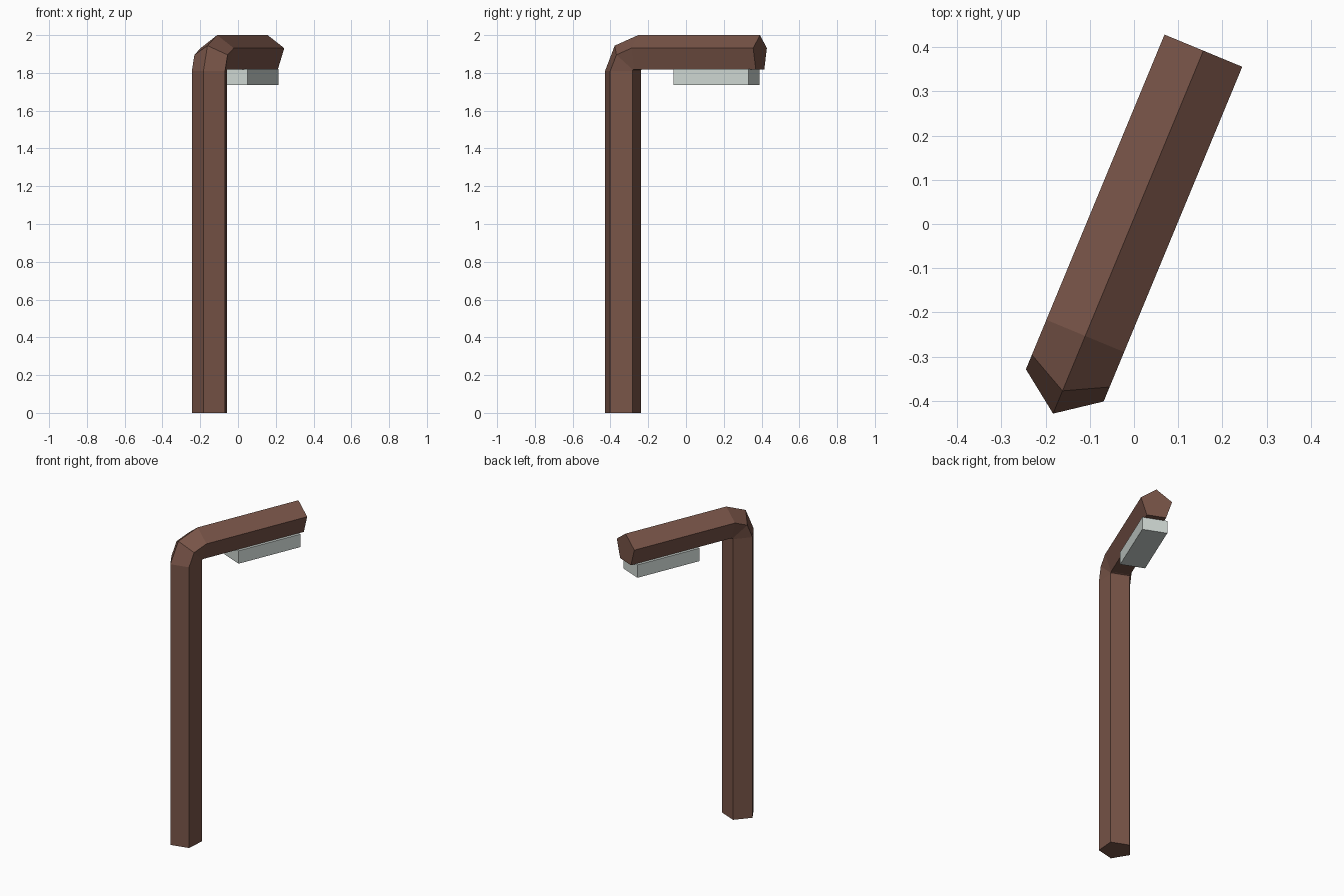
import bpy, bmesh, math
from mathutils import Vector, Matrix

if "Cube" in bpy.data.objects:
    bpy.data.objects.remove(bpy.data.objects["Cube"])

YAW = math.radians(67.5)                         # heading of the arm
D = Vector((math.cos(YAW), math.sin(YAW), 0))    # along the arm
W = Vector((D.y, -D.x, 0))                       # across the arm
Z = Vector((0, 0, 1))
SHIFT = W * -0.005
R, BEND = 0.1, 0.09                              # tube radius, bend radius
T0, T1, TOP = -0.366, 0.422, 1.9                 # post and arm end positions


def material(name, color):
    m = bpy.data.materials.new(name)
    m.diffuse_color = (*color, 1)
    m.use_nodes = True
    m.node_tree.nodes["Principled BSDF"].inputs["Base Color"].default_value = m.diffuse_color
    return m


def finish(name, bm, mat):
    bmesh.ops.recalc_face_normals(bm, faces=bm.faces)
    mesh = bpy.data.meshes.new(name)
    bm.to_mesh(mesh)
    bm.free()
    mesh.materials.append(mat)
    ob = bpy.data.objects.new(name, mesh)
    bpy.context.collection.objects.link(ob)
    return ob


# Bent five-sided pole: straight post, two-step bend, straight arm
stations = [(T0, 0, 0)]
for i in range(3):
    a = i * math.pi / 4
    stations.append((T0 + BEND * (1 - math.cos(a)), TOP - BEND + BEND * math.sin(a), a))
stations.append((T1, TOP, math.pi / 2))

bm = bmesh.new()
rings = []
for t, z, a in stations:
    outward = -D * math.cos(a) + Z * math.sin(a)
    centre = SHIFT + D * t + Z * z
    rings.append([bm.verts.new(centre + outward * (R * math.cos(k * math.tau / 5))
                               + W * (R * math.sin(k * math.tau / 5))) for k in range(5)])
for lo, hi in zip(rings, rings[1:]):
    for k in range(5):
        n = (k + 1) % 5
        bm.faces.new((lo[k], lo[n], hi[n], hi[k]))
bm.faces.new(rings[0])
bm.faces.new(rings[-1])
finish("bent_pole", bm, material("brown", (0.19, 0.09, 0.065)))

# Lamp box hung under the arm
bm = bmesh.new()
centre = SHIFT + D * 0.173 + Z * 1.7785
bmesh.ops.create_cube(bm, size=1, matrix=Matrix.Translation(centre)
                      @ Matrix.Rotation(YAW, 4, 'Z')
                      @ Matrix.Diagonal((0.43, 0.153, 0.083, 1)))
finish("lamp_box", bm, material("pale_grey", (0.62, 0.68, 0.65)))
